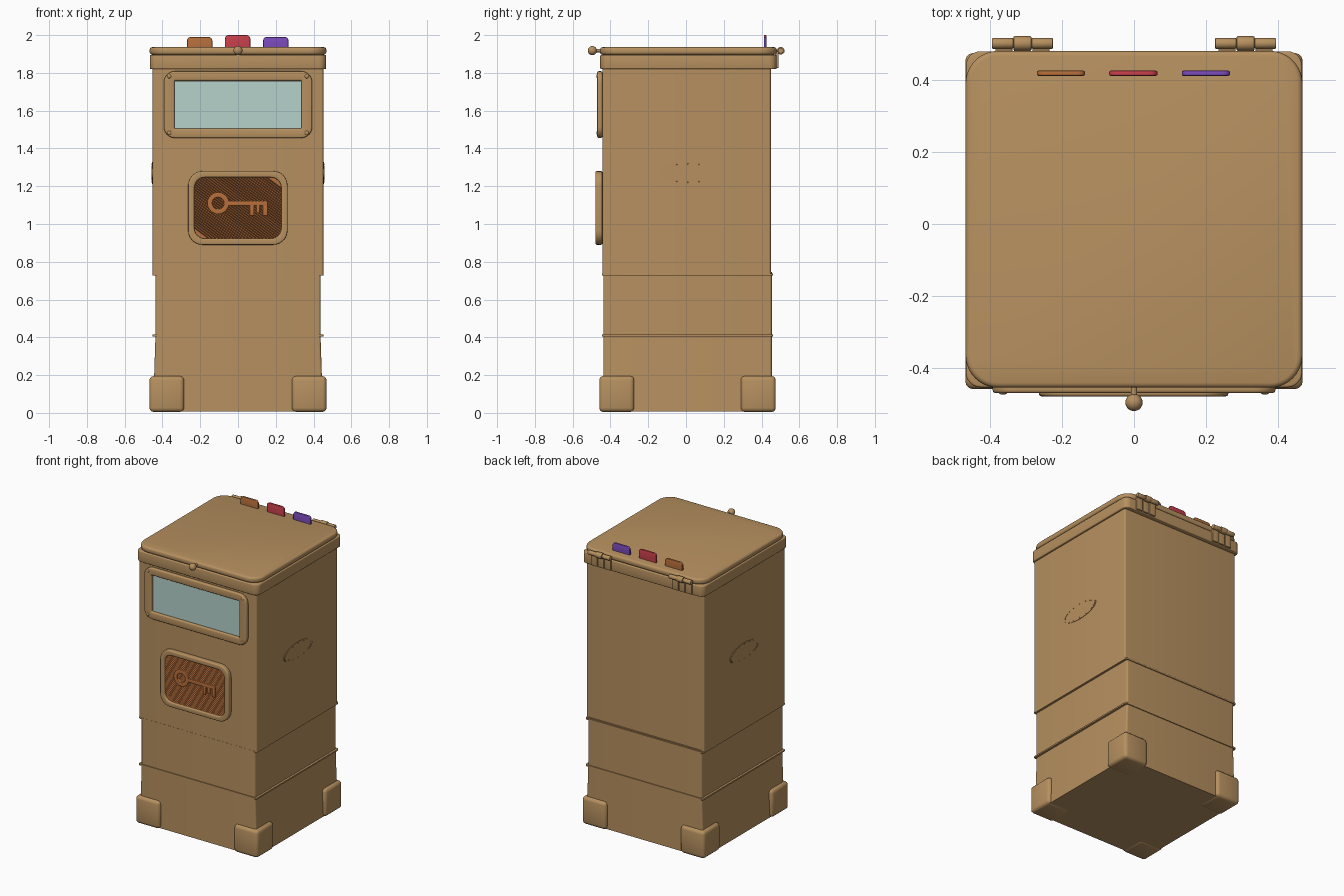
import bpy, bmesh
from math import sin, cos, pi, radians
from mathutils import Matrix, Vector

if "Cube" in bpy.data.objects:
    bpy.data.objects.remove(bpy.data.objects["Cube"])


def material(name, colour):
    m = bpy.data.materials.new(name)
    m.use_nodes = True
    m.diffuse_color = (*colour, 1)
    m.node_tree.nodes["Principled BSDF"].inputs["Base Color"].default_value = (*colour, 1)
    return m


TAN = material("tan", (0.47, 0.28, 0.115))
ORANGE = material("orange", (0.48, 0.16, 0.045))
RED = material("red", (0.58, 0.05, 0.07))
PURPLE = material("purple", (0.2, 0.07, 0.5))
GLASS = material("pale glass", (0.46, 0.64, 0.6))
CY = 0.008                      # middle of the body in y
FRONT = -0.443                  # front wall of the body


def finish(name, bm, mat, bevel=0, segments=3):
    bmesh.ops.recalc_face_normals(bm, faces=bm.faces)
    mesh = bpy.data.meshes.new(name)
    bm.to_mesh(mesh)
    bm.free()
    mesh.materials.append(mat)
    ob = bpy.data.objects.new(name, mesh)
    bpy.context.collection.objects.link(ob)
    bpy.context.view_layer.objects.active = ob
    for other in bpy.context.selected_objects:
        other.select_set(False)
    ob.select_set(True)
    if bevel:
        mod = ob.modifiers.new("Bevel", "BEVEL")
        mod.width, mod.segments, mod.limit_method = bevel, segments, "ANGLE"
        mod.angle_limit = radians(50)
        bpy.ops.object.modifier_apply(modifier=mod.name)
    bpy.ops.object.shade_smooth_by_angle(angle=radians(35))
    return ob


def rounded(w, h, r, steps=6):
    """Outline of a rounded rectangle with half sizes w and h."""
    pts = []
    for k, (sx, sy) in enumerate([(1, 1), (-1, 1), (-1, -1), (1, -1)]):
        for i in range(steps + 1):
            a = (k + i / steps) * pi / 2
            pts.append((sx * (w - r) + r * cos(a), sy * (h - r) + r * sin(a)))
    return pts


def prism(name, mat, outline, place, depth, bevel=0, hole=None):
    """Extrude an outline by depth, with an optional matching hole."""
    bm = bmesh.new()
    n = len(outline)
    loops = [[bm.verts.new(place(u, v, d)) for u, v in path]
             for path in ([outline, hole] if hole else [outline]) for d in (0, depth)]
    pairs = [(0, 1)] + ([(2, 3), (0, 2), (1, 3)] if hole else [])
    for a, b in pairs:
        for i in range(n):
            j = (i + 1) % n
            bm.faces.new((loops[a][i], loops[a][j], loops[b][j], loops[b][i]))
    if not hole:
        bm.faces.new(loops[0])
        bm.faces.new(loops[1])
    return finish(name, bm, mat, bevel)


def on_front(x, z, y=FRONT):
    return lambda u, v, d: (x + u, y - d, z + v)


def flat(z, y=CY):
    return lambda u, v, d: (u, y + v, z + d)


def box(name, mat, lo, hi, bevel=0):
    bm = bmesh.new()
    size = [b - a for a, b in zip(lo, hi)]
    mid = [(a + b) / 2 for a, b in zip(lo, hi)]
    bmesh.ops.create_cube(bm, size=1, matrix=Matrix.Translation(mid) @ Matrix.Diagonal((*size, 1)))
    return finish(name, bm, mat, bevel)


def rod(name, mat, start, end, r, bevel=0):
    a, b = Vector(start), Vector(end)
    bm = bmesh.new()
    turn = (b - a).to_track_quat("Z", "Y").to_matrix().to_4x4()
    bmesh.ops.create_cone(bm, cap_ends=True, segments=20, radius1=r, radius2=r,
                          depth=(b - a).length, matrix=Matrix.Translation((a + b) / 2) @ turn)
    return finish(name, bm, mat, bevel, 2)


def ball(name, mat, place, r, squash=(1, 1, 1)):
    bm = bmesh.new()
    bmesh.ops.create_uvsphere(bm, u_segments=20, v_segments=12, radius=r,
                              matrix=Matrix.Translation(place) @ Matrix.Diagonal((*squash, 1)))
    return finish(name, bm, mat)


# Body in three stacked sections with narrow ribs between them
prism("upper_body", TAN, rounded(0.452, 0.446, 0.012), flat(0.738, 0.003), 1.09)
prism("middle_body", TAN, rounded(0.437, 0.446, 0.012), flat(0.405), 0.34)
lower = prism("lower_body", TAN, rounded(0.437, 0.446, 0.012), flat(0.008), 0.398)
for v in lower.data.vertices:
    if v.co.z < 0.1:
        v.co.x *= 1.03
for name, z in (("lower_rib", 0.405), ("upper_rib", 0.728)):
    prism(name, TAN, rounded(0.452, 0.452, 0.012), flat(z), 0.01)

# Corner feet
for side, sx in (("left", 1), ("right", -1)):
    for end, sy in (("front", -1), ("back", 1)):
        xs = sorted((sx * 0.285, sx * 0.469))
        ys = sorted((CY + sy * 0.282, CY + sy * 0.467))
        box(f"{end}_{side}_foot", TAN, (xs[0], ys[0], 0.005), (xs[1], ys[1], 0.195), 0.022)

# Lid in two layers
prism("lid_rim", TAN, rounded(0.467, 0.467, 0.04), flat(1.82, 0.013), 0.075, 0.006)
prism("lid_top", TAN, rounded(0.468, 0.468, 0.09, 10), flat(1.896, 0.013), 0.04, 0.014)

# Lid knob
rod("knob_stem", TAN, (0, -0.44, 1.918), (0, -0.49, 1.918), 0.009)
ball("knob", TAN, (0, -0.496, 1.918), 0.024)

# Hinges
for side, s in (("left", 1), ("right", -1)):
    for part, a, b, r in (("outer", 0.335, 0.395, 0.015), ("middle", 0.285, 0.335, 0.02),
                          ("inner", 0.225, 0.285, 0.015)):
        rod(f"{side}_hinge_{part}", TAN, (s * a, 0.502, 1.917), (s * b, 0.502, 1.917), r, 0.003)
    for part, a, b in (("outer", 0.338, 0.385), ("middle", 0.287, 0.333), ("inner", 0.235, 0.282)):
        xs = sorted((s * a, s * b))
        box(f"{side}_hinge_leaf_{part}", TAN, (xs[0], 0.47, 1.825), (xs[1], 0.49, 1.915), 0.003)

# Coloured tabs standing on the lid
for name, mat, x, top in (("orange_tab", ORANGE, -0.203, 1.99), ("red_tab", RED, -0.002, 2.0),
                          ("purple_tab", PURPLE, 0.2, 1.99)):
    half = (top - 1.915) / 2
    prism(name, mat, rounded(0.067, half, 0.02), on_front(x, top - half, 0.426), 0.014, 0.004)

# Window with a screwed frame
prism("window_frame", TAN, rounded(0.393, 0.177, 0.06), on_front(0, 1.632), 0.027, 0.008,
      rounded(0.336, 0.127, 0.006))
prism("window_glass", GLASS, rounded(0.338, 0.129, 0.006), on_front(0, 1.628), 0.009)
for i, (x, z) in enumerate([(-1, -1), (-1, 1), (1, -1), (1, 1)]):
    ball(f"window_screw_{i + 1}", TAN, (x * 0.364, FRONT - 0.026, 1.632 + z * 0.15), 0.011, (1, 0.5, 1))

# Key badge: frame, backing plate and slanted ridges
BX, BZ = -0.001, 1.085
prism("badge_frame", TAN, rounded(0.263, 0.195, 0.075), on_front(BX, BZ), 0.036, 0.007,
      rounded(0.23, 0.162, 0.055))
prism("badge_plate", ORANGE, rounded(0.232, 0.164, 0.055), on_front(BX, BZ), 0.02)
bm = bmesh.new()
slope, w, h = -0.75, 0.235, 0.166
for i in range(-24, 25):
    c = i * 0.0145
    # ridge line v = slope * u + c, clipped to the plate
    u0, u1 = max(-w, (h - c) / slope), min(w, (-h - c) / slope)
    if u1 - u0 < 0.08:
        continue
    rows = []
    for u in (u0, u1):
        v = slope * u + c
        rows.append([bm.verts.new((BX + u, FRONT - d, BZ + v + o))
                     for o, d in ((-0.005, 0.019), (0, 0.025), (0.005, 0.019))])
    for k in range(3):
        m = (k + 1) % 3
        bm.faces.new((rows[0][k], rows[0][m], rows[1][m], rows[1][k]))
    bm.faces.new(rows[0])
    bm.faces.new(rows[1])
finish("badge_ridges", bm, ORANGE)

# Key relief
circle = [(cos(i * pi / 16), sin(i * pi / 16)) for i in range(32)]
prism("key_bow", ORANGE, [(0.058 * u, 0.058 * v) for u, v in circle], on_front(-0.105, 1.11), 0.031,
      0.003, [(0.031 * u, 0.031 * v) for u, v in circle])
for name, x0, x1, z0, z1 in (("key_shaft", -0.052, 0.157, 1.096, 1.122),
                             ("key_tooth_end", 0.13, 0.157, 1.043, 1.1),
                             ("key_tooth_middle", 0.098, 0.116, 1.058, 1.1),
                             ("key_tooth_inner", 0.062, 0.085, 1.043, 1.1)):
    box(name, ORANGE, (x0, FRONT - 0.031, z0), (x1, FRONT - 0.01, z1), 0.003)

# Oval side plates with small rivets and end crescents
for side, s in (("left", 1), ("right", -1)):
    def on_side(u, v, d, s=s):
        return (s * (0.451 + d), 0.01 + u, 1.27 + v)
    prism(f"{side}_oval_plate", TAN, [(0.158 * u, 0.058 * v) for u, v in circle], on_side, 0.004)
    for end, e in (("front", -1), ("back", 1)):
        arc = [radians(t) for t in range(-48, 49, 12)]
        outer = [(e * 0.152 * cos(a), 0.053 * sin(a)) for a in arc]
        inner = [(e * (0.142 * cos(a) - 0.003), 0.047 * sin(a)) for a in reversed(arc)]
        prism(f"{side}_oval_crescent_{end}", TAN, outer + inner, on_side, 0.006)
    for i, a in enumerate((65, 90, 115, 245, 270, 295)):
        t = radians(a)
        ball(f"{side}_oval_rivet_{i + 1}", TAN, on_side(0.14 * cos(t), 0.049 * sin(t), 0.004), 0.003)
